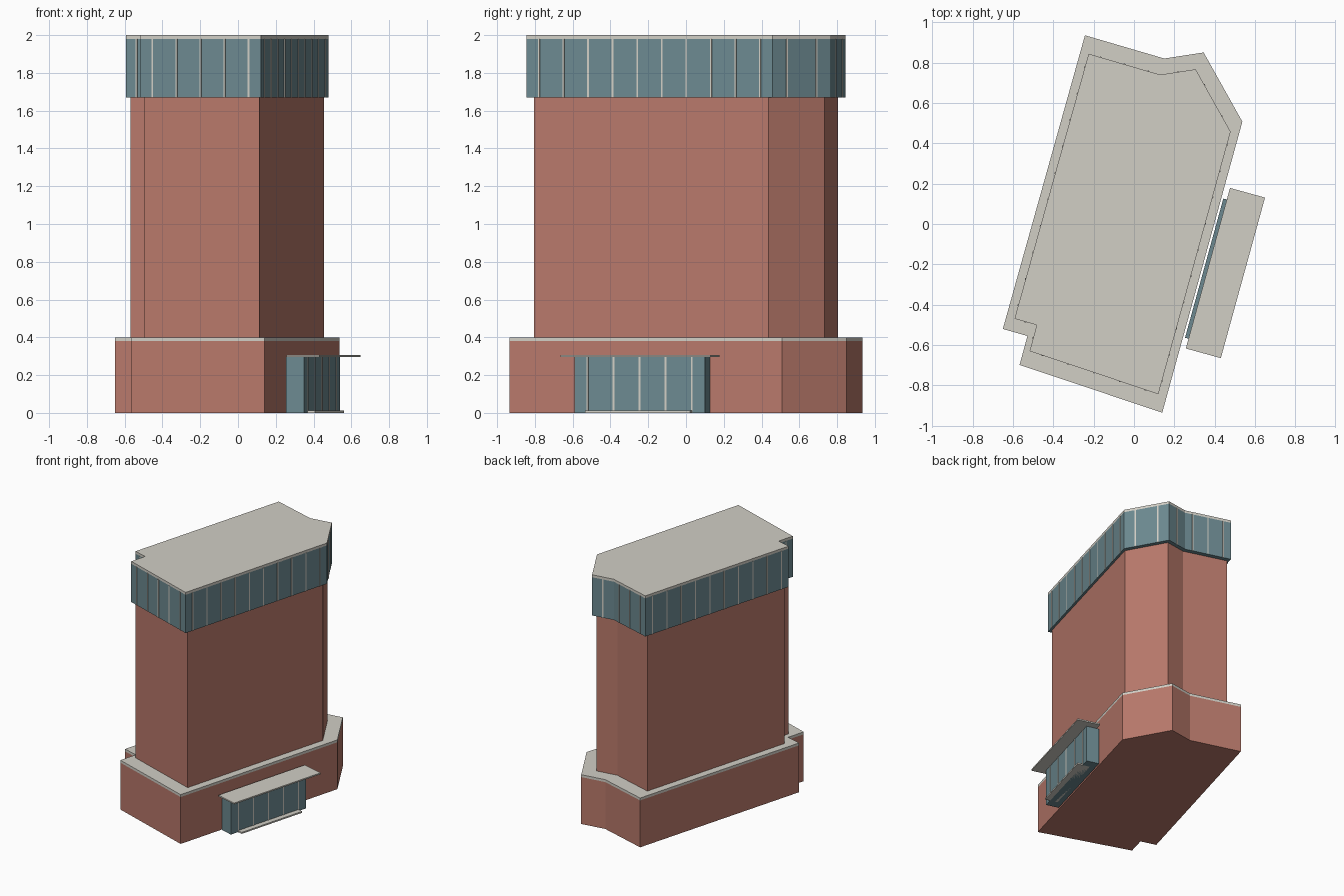
import bpy, bmesh, math
from mathutils import Vector

if "Cube" in bpy.data.objects:
    bpy.data.objects.remove(bpy.data.objects["Cube"])


def material(name, rgb):
    m = bpy.data.materials.new(name)
    m.diffuse_color = (*rgb, 1)
    m.use_nodes = True
    m.node_tree.nodes["Principled BSDF"].inputs["Base Color"].default_value = m.diffuse_color
    return m


BRICK = material("brick", (0.48, 0.19, 0.145))
GLASS = material("glass", (0.15, 0.25, 0.28))
STONE = material("stone", (0.64, 0.62, 0.56))

# Counter-clockwise building footprint, scaled about its own centre
FOOT = [(-0.65, -0.52), (-0.528, -0.555), (-0.567, -0.698), (0.14, -0.935),
        (0.537, 0.507), (0.345, 0.85), (0.15, 0.82), (-0.243, 0.935)]
CENTRE = Vector((-0.058, 0))


def footprint(s):
    return [CENTRE + (Vector(p) - CENTRE) * s for p in FOOT]


def finish(name, bm, mat):
    me = bpy.data.meshes.new(name)
    bmesh.ops.recalc_face_normals(bm, faces=bm.faces)
    bm.to_mesh(me)
    bm.free()
    me.materials.append(mat)
    ob = bpy.data.objects.new(name, me)
    bpy.context.collection.objects.link(ob)
    return ob


def add_prism(bm, pts, z0, z1):
    low = [bm.verts.new((p[0], p[1], z0)) for p in pts]
    high = [bm.verts.new((p[0], p[1], z1)) for p in pts]
    bm.faces.new(low[::-1])
    bm.faces.new(high)
    for i in range(len(pts)):
        j = (i + 1) % len(pts)
        bm.faces.new((low[i], low[j], high[j], high[i]))


def prism(name, pts, z0, z1, mat):
    bm = bmesh.new()
    add_prism(bm, pts, z0, z1)
    return finish(name, bm, mat)


def rect(c, along, length, depth):
    u = along.normalized()
    n = Vector((u.y, -u.x))
    u, n = u * length / 2, n * depth / 2
    return [c - u - n, c - u + n, c + u + n, c + u - n]


def mullions(name, edges, z0, z1):
    # Evenly spaced thin posts along each (start, end, count) edge
    bm = bmesh.new()
    for a, b, count in edges:
        for i in range(count):
            c = a.lerp(b, (i + 0.5) / count)
            add_prism(bm, rect(c, b - a, 0.009, 0.007), z0, z1)
    return finish(name, bm, STONE)


# Podium, shaft and glazed crown
prism("podium", footprint(1), 0, 0.38, BRICK)
prism("podium_cap", footprint(1), 0.38, 0.4, STONE)
prism("tower_shaft", footprint(0.862), 0.4, 1.67, BRICK)
crown = footprint(0.902)
prism("crown_glazing", crown, 1.67, 1.98, GLASS)
prism("roof_cap", crown, 1.98, 2.0, STONE)
counts = [1, 1, 5, 10, 2, 1, 3, 10]
mullions("crown_mullions",
         [(crown[i], crown[(i + 1) % 8], n) for i, n in enumerate(counts)],
         1.67, 1.98)

# Entrance vestibule along the long right-hand wall
wall = Vector(FOOT[4]) - Vector(FOOT[3])
glass = rect(Vector((0.396, -0.232)), wall, 0.715, 0.1)
prism("entrance_glazing", glass, 0, 0.295, GLASS)
mullions("entrance_mullions", [(glass[1], glass[2], 5)], 0.0, 0.295)
prism("entrance_canopy", rect(Vector((0.453, -0.243)), wall, 0.825, 0.18), 0.295, 0.306, STONE)
prism("entrance_step", rect(Vector((0.436, -0.243)), wall, 0.575, 0.1), 0, 0.012, STONE)
